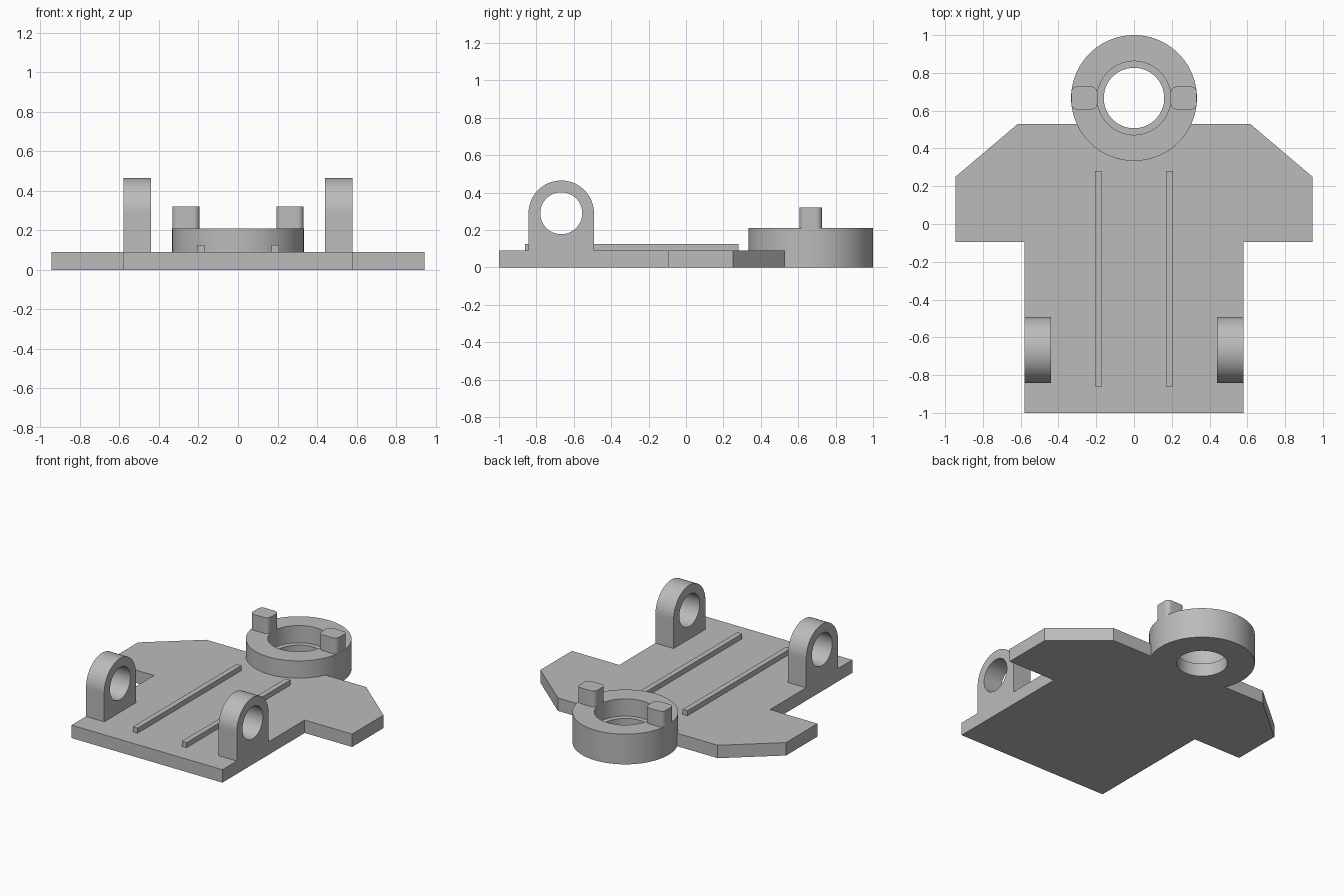
import bpy, bmesh
from math import sin, cos, pi, asin, radians
from mathutils import Matrix

cube = bpy.data.objects.get("Cube")
if cube:
    bpy.data.objects.remove(cube, do_unlink=True)

grey = bpy.data.materials.new("plain grey")
grey.use_nodes = True
COLOUR = (0.5, 0.5, 0.5, 1)
grey.diffuse_color = COLOUR
grey.node_tree.nodes["Principled BSDF"].inputs["Base Color"].default_value = COLOUR

PLATE_H = 0.09
RING_Y, RING_R, RING_H = 0.667, 0.333, 0.21


def finish(name, bm):
    bmesh.ops.recalc_face_normals(bm, faces=bm.faces[:])
    mesh = bpy.data.meshes.new(name)
    bm.to_mesh(mesh)
    bm.free()
    mesh.materials.append(grey)
    obj = bpy.data.objects.new(name, mesh)
    bpy.context.collection.objects.link(obj)
    bpy.ops.object.select_all(action="DESELECT")
    obj.select_set(True)
    bpy.context.view_layer.objects.active = obj
    bpy.ops.object.shade_smooth_by_angle(angle=radians(30))
    return obj


def arc(cx, cy, r, start, end, steps):
    angles = [start + (end - start) * i / steps for i in range(steps + 1)]
    return [(cx + r * cos(a), cy + r * sin(a)) for a in angles]


def prism(name, outline, z0, z1):
    bm = bmesh.new()
    face = bm.faces.new([bm.verts.new((x, y, z0)) for x, y in outline])
    top = bmesh.ops.extrude_face_region(bm, geom=[face], use_keep_orig=True)["geom"]
    bmesh.ops.translate(bm, vec=(0, 0, z1 - z0),
                        verts=[v for v in top if isinstance(v, bmesh.types.BMVert)])
    return finish(name, bm)


def box_outline(x0, x1, y0, y1):
    return [(x0, y0), (x1, y0), (x1, y1), (x0, y1)]


# Base plate, notched to meet the ring
half = [(0.58, -1), (0.58, -0.095), (0.945, -0.095), (0.945, 0.25), (0.615, 0.53)]
notch = asin((RING_Y - 0.53) / RING_R)
outline = half + arc(0, RING_Y, RING_R, -notch, notch - pi, 40)
outline += [(-x, y) for x, y in reversed(half)]
prism("base_plate", outline, 0, PLATE_H)

# Stepped ring, turned from its profile
profile = [(0.16, 0), (RING_R, 0), (RING_R, RING_H), (0.195, RING_H),
           (0.195, PLATE_H), (0.16, PLATE_H)]
bm = bmesh.new()
SEG = 96
loops = [[bm.verts.new((r * cos(2 * pi * i / SEG), RING_Y + r * sin(2 * pi * i / SEG), z))
          for r, z in profile] for i in range(SEG)]
for i in range(SEG):
    a, b = loops[i], loops[(i + 1) % SEG]
    for j in range(len(profile)):
        k = (j + 1) % len(profile)
        bm.faces.new((a[j], b[j], b[k], a[k]))
finish("ring", bm)


def lug(name, x0, x1):
    """Upright round-topped eye: outer and hole outlines bridged into a tube."""
    cy, cz, r, hole = -0.667, 0.29, 0.175, 0.112
    n = 48
    outer = arc(cy, cz, r, 0, pi, n)
    outer += [(cy - r, PLATE_H), (cy + r, PLATE_H)]
    inner = arc(cy, cz, hole, 0, 2 * pi, 2 * n)[:-1]
    bm = bmesh.new()
    sides = []
    for x in (x0, x1):
        o = [bm.verts.new((x, *p)) for p in outer]
        h = [bm.verts.new((x, *p)) for p in inner]
        sides.append((o, h))
        for i in range(n):
            bm.faces.new((o[i], o[i + 1], h[i + 1], h[i]))
        bm.faces.new(o[n:] + [o[0]] + [h[0]] + h[:n - 1:-1])
    for a, b in zip(*sides):
        for i in range(len(a)):
            k = (i + 1) % len(a)
            bm.faces.new((a[i], a[k], b[k], b[i]))
    finish(name, bm)


# Paired parts: lugs, rails and ring tabs
for side, s in (("left", 1), ("right", -1)):
    lug(side + "_lug", s * 0.44, s * 0.58)
    prism(side + "_rail", box_outline(s * 0.17, s * 0.207, -0.86, 0.28), PLATE_H, 0.125)

    cx, hx, hy, r = s * 0.263, 0.069, 0.06, 0.03
    tab = []
    for i, (u, v) in enumerate(((1, 1), (-1, 1), (-1, -1), (1, -1))):
        tab += arc(cx + u * (hx - r), RING_Y + v * (hy - r), r, i * pi / 2, (i + 1) * pi / 2, 8)
    prism(side + "_tab", tab, RING_H, 0.32)
